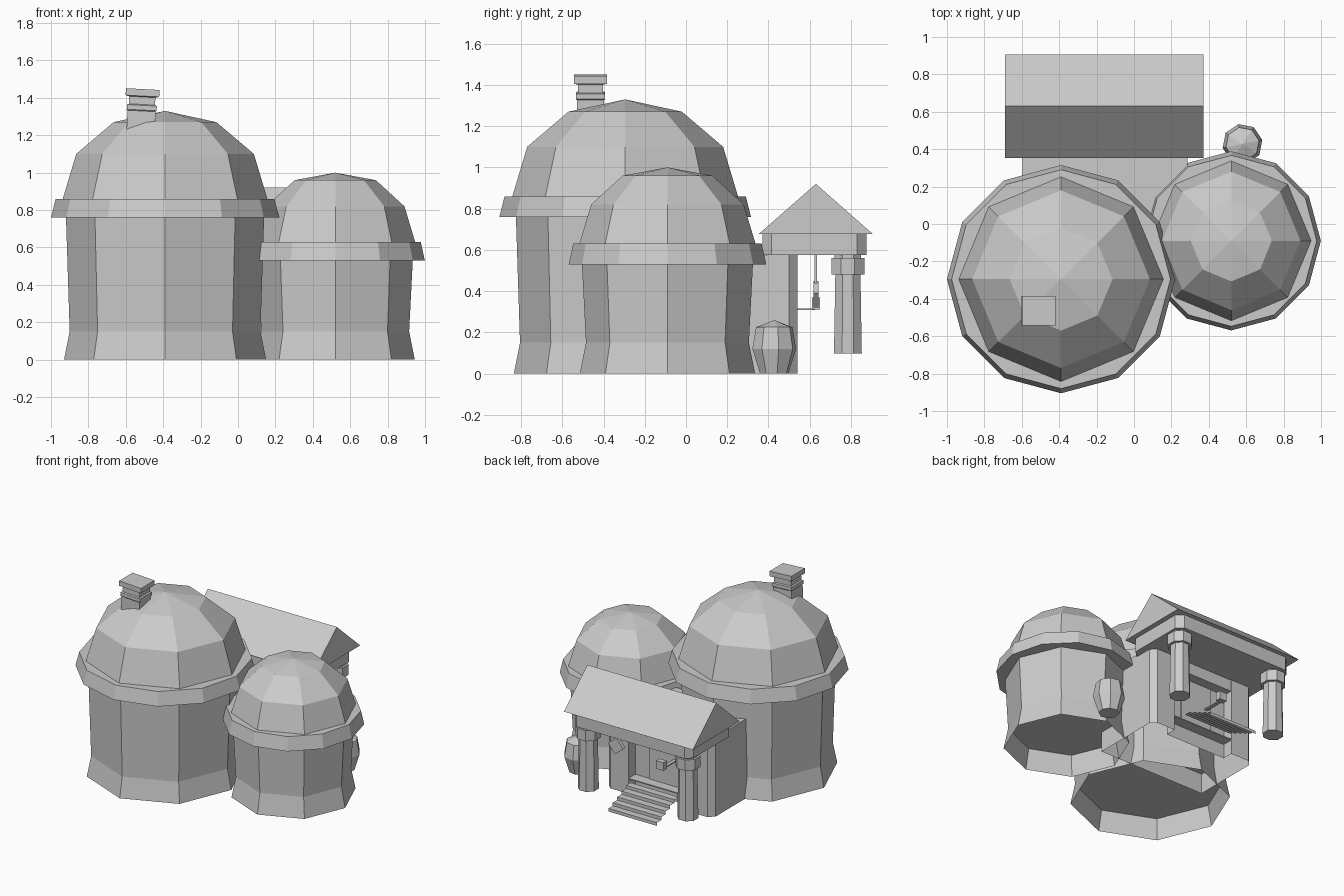
import bpy, bmesh, math
from mathutils import Vector, Matrix

cube = bpy.data.objects.get("Cube")
if cube:
    bpy.data.objects.remove(cube, do_unlink=True)

stone = bpy.data.materials.new("plain_grey")
stone.use_nodes = True
GREY = (0.6, 0.6, 0.6, 1)
stone.diffuse_color = GREY
stone.node_tree.nodes["Principled BSDF"].inputs["Base Color"].default_value = GREY


def finish(name, bm, loc=(0, 0, 0), rot=(0, 0, 0)):
    bmesh.ops.recalc_face_normals(bm, faces=bm.faces)
    mesh = bpy.data.meshes.new(name)
    bm.to_mesh(mesh)
    bm.free()
    mesh.materials.append(stone)
    ob = bpy.data.objects.new(name, mesh)
    ob.location, ob.rotation_euler = loc, rot
    bpy.context.collection.objects.link(ob)
    return ob


def lathe(name, loc, profile, sides, turn=0.0, stretch=1.0, rot=(0, 0, 0), caps=True):
    """Faceted solid of revolution from (radius, height) pairs."""
    bm = bmesh.new()
    rings = []
    for r, z in profile:
        if r == 0:
            rings.append([bm.verts.new((0, 0, z))] * sides)
            continue
        angles = [turn + math.tau * i / sides for i in range(sides)]
        rings.append([bm.verts.new((r * math.cos(a), r * stretch * math.sin(a), z)) for a in angles])
    for low, high in zip(rings, rings[1:]):
        for i in range(sides):
            j = (i + 1) % sides
            bm.faces.new(list(dict.fromkeys((low[i], low[j], high[j], high[i]))))
    if caps:
        for ring in (rings[0], rings[-1]):
            if len(set(ring)) > 2:
                bm.faces.new(ring)
    return finish(name, bm, loc, rot)


def sweep(name, points, offset, closed=True, start_cap=True, end_cap=True):
    """Outline swept along an offset, with optional end faces."""
    bm = bmesh.new()
    near = [bm.verts.new(p) for p in points]
    far = [bm.verts.new(Vector(p) + Vector(offset)) for p in points]
    for i in range(len(points) if closed else len(points) - 1):
        j = (i + 1) % len(points)
        bm.faces.new((near[i], near[j], far[j], far[i]))
    if start_cap:
        bm.faces.new(near)
    if end_cap:
        bm.faces.new(far)
    return finish(name, bm)


def box(name, loc, size, rot=(0, 0, 0)):
    bm = bmesh.new()
    bmesh.ops.create_cube(bm, size=1, matrix=Matrix.Diagonal((*size, 1)))
    return finish(name, bm, loc, rot)


# Two domed towers, each on a hollow flared foot and with an overhanging band
def tower(prefix, x, y, foot, wall, band, dome):
    lathe(prefix + "_foot", (x, y, 0), [foot, wall[0]], 8, caps=False)
    lathe(prefix + "_wall", (x, y, 0), wall, 8)
    lathe(prefix + "_band", (x, y, 0), band, 12)
    lathe(prefix + "_dome", (x, y, 0), dome, 8)


tower("large_tower", -0.39, -0.295,
      (0.54, 0), [(0.51, 0.15), (0.53, 0.77)],
      [(0.61, 0.76), (0.585, 0.86)],
      [(0.55, 0.85), (0.475, 1.1), (0.275, 1.27), (0, 1.33)])
tower("small_tower", 0.52, -0.09,
      (0.425, 0), [(0.395, 0.15), (0.415, 0.54)],
      [(0.479, 0.53), (0.457, 0.63)],
      [(0.43, 0.62), (0.37, 0.82), (0.217, 0.96), (0, 1.0)])

# Chimney, leaning slightly
q = math.sqrt(2)
lathe("chimney", (-0.52, -0.463, 1.24),
      [(0.075 * q, -0.02), (0.075 * q, 0.09), (0.08 * q, 0.095), (0.08 * q, 0.12),
       (0.07 * q, 0.125), (0.07 * q, 0.165), (0.09 * q, 0.17), (0.09 * q, 0.207)],
      4, math.pi / 4, 0.88, (0, math.radians(3), 0))

# House body: hollow below, with chamfered corners and a door recess
CX = -0.155
half = [(0.44, 0), (0.44, 0.5), (0.40, 0.54), (0.25, 0.54), (0.25, 0.46)]
outline = half + [(-x, y) for x, y in reversed(half)]
sweep("house_body", [(CX + x, y, 0) for x, y in outline], (0, 0, 0.59), start_cap=False)
box("door_lintel", (CX, 0.495, 0.54), (0.52, 0.08, 0.1))
box("door", (CX, 0.464, 0.3), (0.26, 0.009, 0.37))
box("threshold", (CX, 0.5, 0.111), (0.5, 0.08, 0.008))

# Porch beam with cut corners, and the gable roof
c, bx, y0, y1 = 0.045, 0.49, 0.37, 0.875
half = [(bx - c, y0), (bx, y0 + c), (bx, y1 - c), (bx - c, y1)]
outline = half + [(-x, y) for x, y in reversed(half)]
sweep("porch_beam", [(CX + x, y, 0.575) for x, y in outline], (0, 0, 0.11))
sweep("gable_roof", [(-0.69, 0.353, 0.677), (-0.69, 0.906, 0.677), (-0.69, 0.63, 0.92)], (1.062, 0, 0))

# Porch columns
for side, word in ((-1, "right"), (1, "left")):
    lathe(word + "_column", (CX + side * 0.41, 0.785, 0),
          [(0.073, 0.097), (0.066, 0.48), (0.087, 0.48), (0.087, 0.56), (0.07, 0.56), (0.07, 0.6)],
          8, math.pi / 8)

# Stairs: a thin folded run of treads and risers
STEPS, rise, run = 5, 0.023, 0.052
profile = []
for i in range(STEPS):
    z = rise * (STEPS - i)
    profile += [(0.59 + run * i, z), (0.59 + run * (i + 1), z)]
profile.append((0.59 + run * STEPS, 0))
sweep("stairs", [(CX - 0.2, y, z) for y, z in profile], (0.4, 0, 0),
      closed=False, start_cap=False, end_cap=False)

# Hanging sign and door bracket
box("hanging_sign", (0.13, 0.63, 0.385), (0.09, 0.025, 0.09), (0, math.radians(40), 0))
box("sign_strap", (0.13, 0.63, 0.5), (0.015, 0.012, 0.17))
box("bracket_arm", (-0.24, 0.54, 0.312), (0.025, 0.17, 0.008))
box("bracket_block", (-0.24, 0.63, 0.34), (0.06, 0.04, 0.06))

# Barrel beside the small tower
lathe("barrel", (0.58, 0.428, 0),
      [(0.07, 0), (0.108, 0.12), (0.09, 0.225), (0, 0.26)], 8, 0.2)
